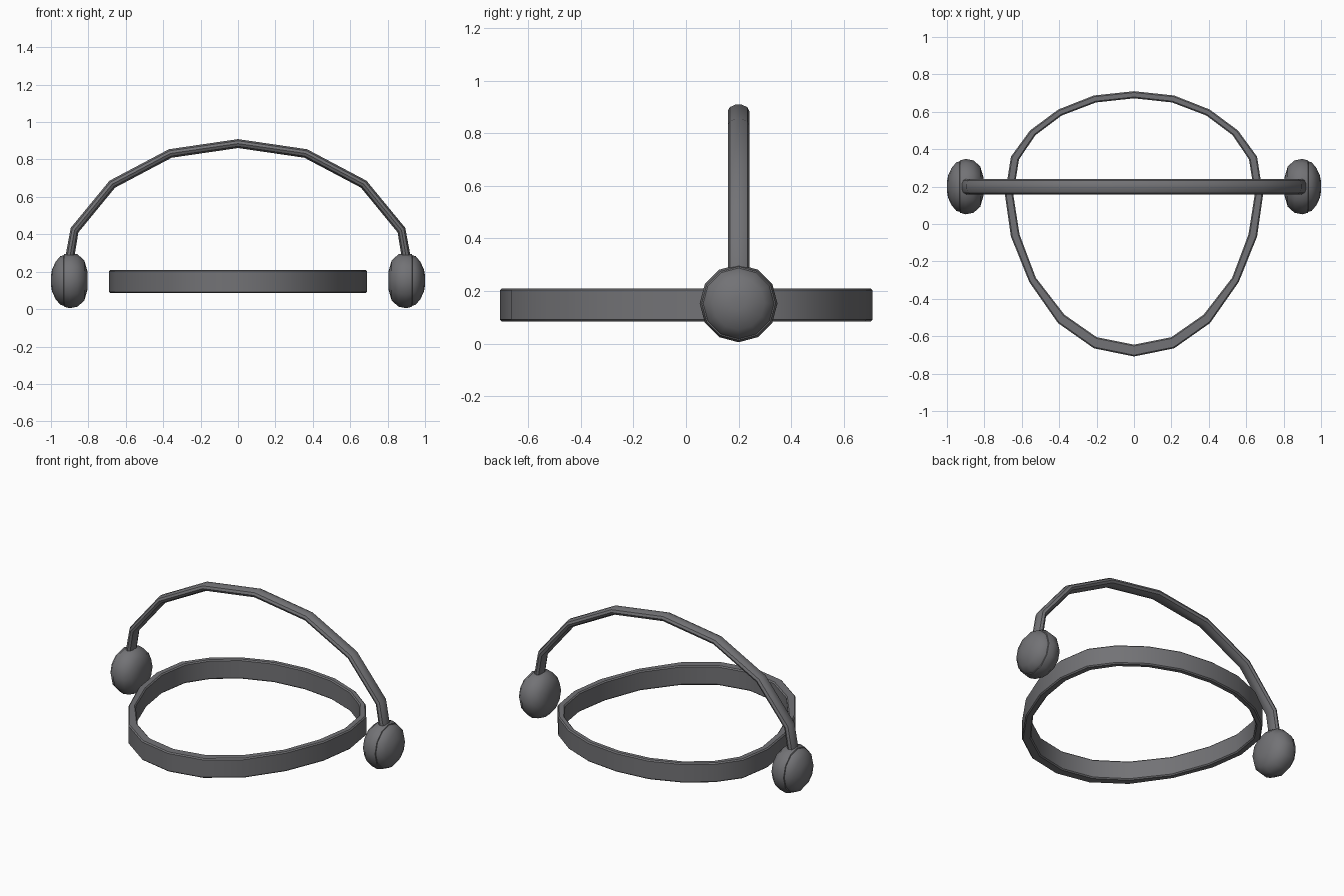
import bpy, bmesh, math
from mathutils import Vector

if "Cube" in bpy.data.objects:
    bpy.data.objects.remove(bpy.data.objects["Cube"])

grey = bpy.data.materials.new("dark_grey")
grey.diffuse_color = (0.17, 0.17, 0.18, 1)
grey.use_nodes = True
grey.node_tree.nodes["Principled BSDF"].inputs["Base Color"].default_value = grey.diffuse_color


def make(name, rings, close_rings=False, caps=False, angle=40):
    """Skin a list of closed loops into one mesh object."""
    bm = bmesh.new()
    loops = [[bm.verts.new(p) for p in r] for r in rings]
    n = len(loops[0])
    pairs = list(zip(loops, loops[1:]))
    if close_rings:
        pairs.append((loops[-1], loops[0]))
    for a, b in pairs:
        for i in range(n):
            j = (i + 1) % n
            bm.faces.new((a[i], a[j], b[j], b[i]))
    if caps:
        bm.faces.new(loops[0])
        bm.faces.new(loops[-1])
    bmesh.ops.recalc_face_normals(bm, faces=bm.faces)
    me = bpy.data.meshes.new(name)
    bm.to_mesh(me)
    bm.free()
    me.materials.append(grey)
    ob = bpy.data.objects.new(name, me)
    bpy.context.collection.objects.link(ob)
    bpy.ops.object.select_all(action='DESELECT')
    ob.select_set(True)
    bpy.context.view_layer.objects.active = ob
    bpy.ops.object.shade_smooth_by_angle(angle=math.radians(angle))
    return ob


# Egg-shaped flat band around the head: outer and inner half outlines, back to front
outer = [(0, .71), (.215, .687), (.405, .612), (.556, .5), (.658, .36), (.69, .155),
         (.658, -.067), (.56, -.31), (.406, -.53), (.214, -.665), (0, -.708)]
inner = [(0, .672), (.203, .65), (.387, .58), (.527, .475), (.615, .345), (.645, .155),
         (.612, -.056), (.525, -.287), (.372, -.485), (.2, -.605), (0, -.645)]
LOW, HIGH, SOFT = .085, .21, .007
sections = []
for o, i in zip(outer, inner):
    o, i = Vector(o), Vector(i)
    d = (i - o).normalized() * SOFT
    sections.append([(*o, LOW + SOFT), (*(o + d), LOW), (*(i - d), LOW), (*i, LOW + SOFT),
                     (*i, HIGH - SOFT), (*(i - d), HIGH), (*(o + d), HIGH), (*o, HIGH - SOFT)])
sections += [[(-x, y, z) for x, y, z in s] for s in sections[-2:0:-1]]
make("head_band", sections, close_rings=True, angle=30)

# Arched tube over the head, oval in section
half = [(.915, .19), (.897, .29), (.874, .422), (.672, .668), (.362, .832)]
path = [Vector(p) for p in half + [(0, .885)] + [(-x, z) for x, z in half[::-1]]]
CENTRE_Y, SIDES = .2, 10
rings = []
for k, p in enumerate(path):
    t = (path[min(k + 1, len(path) - 1)] - path[max(k - 1, 0)]).normalized()
    nrm = Vector((-t.y, t.x))
    ring = []
    for s in range(SIDES):
        a = math.tau * s / SIDES
        q = p + nrm * math.sin(a) * .025
        ring.append((q.x, CENTRE_Y + math.cos(a) * .041, q.y))
    rings.append(ring)
make("arch", rings, caps=True, angle=35)

# Ear cups: rounded inner cushion and outer shell with a seam between them
cushion = [(.805, .05), (.822, .108), (.858, .14), (.9, .148), (.93, .14), (.942, .11)]
shell = [(.915, .115), (.928, .136), (.95, .13), (.975, .1), (.994, .06), (1.0, .025)]
for side, word in ((1, "right"), (-1, "left")):
    for part, profile in (("cushion", cushion), ("shell", shell)):
        make(f"{word}_{part}",
             [[(side * x, CENTRE_Y + r * math.cos(math.tau * s / 12),
                .153 + r * math.sin(math.tau * s / 12)) for s in range(12)]
              for x, r in profile], caps=True, angle=50)
